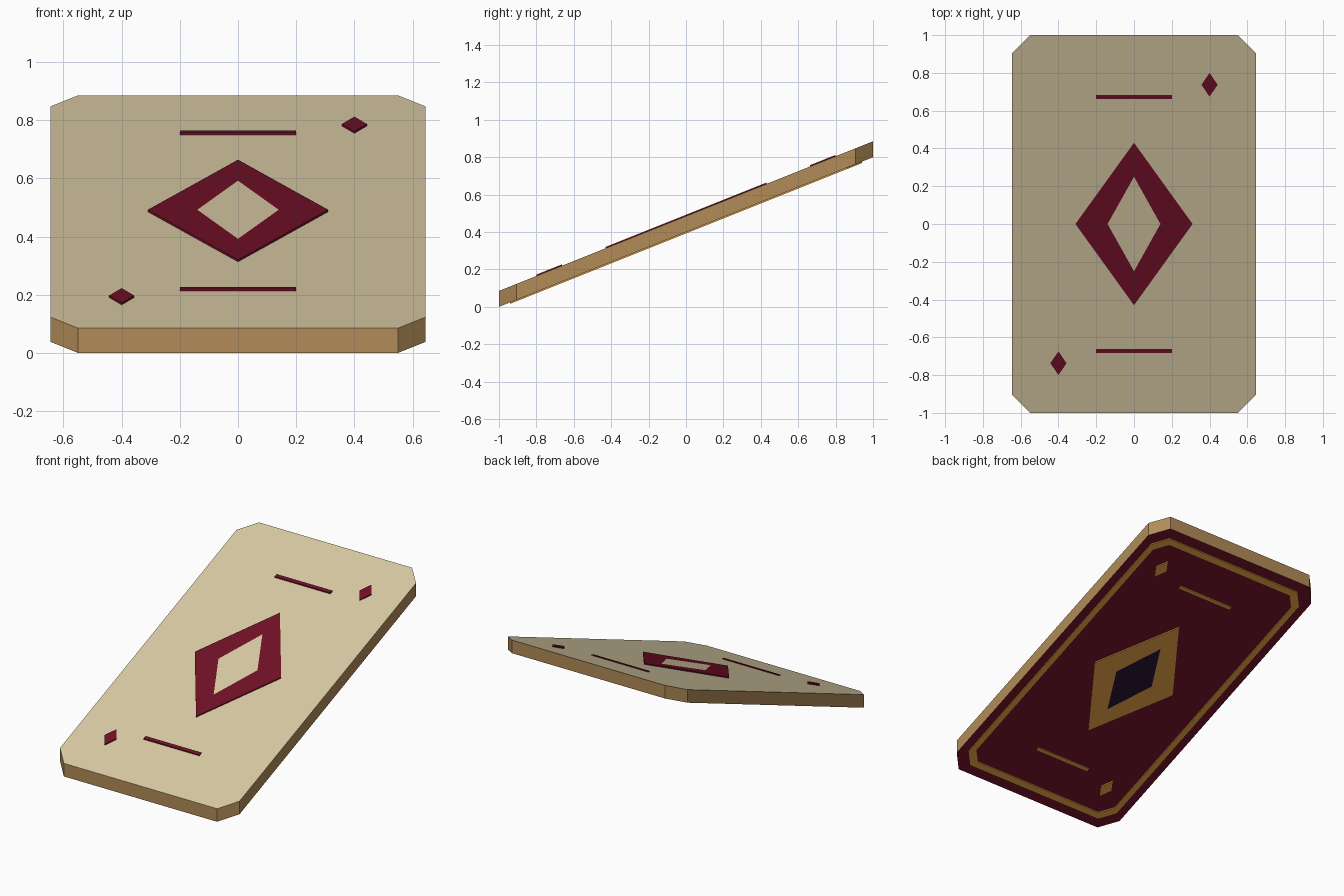
import bpy
import bmesh

if "Cube" in bpy.data.objects:
    bpy.data.objects.remove(bpy.data.objects["Cube"], do_unlink=True)

SLOPE = 0.4        # rise of the leaning card per unit of depth
THICK = 0.085
PLATE = 0.007


def material(name, rgb):
    mat = bpy.data.materials.new(name)
    mat.use_nodes = True
    colour = (*rgb, 1)
    mat.diffuse_color = colour
    mat.node_tree.nodes["Principled BSDF"].inputs["Base Color"].default_value = colour
    return mat


cream = material("cream", (0.686, 0.584, 0.366))
crimson = material("crimson", (0.160, 0.005, 0.019))
tan = material("tan_edge", (0.445, 0.262, 0.098))
gold = material("gold", (0.78, 0.345, 0.056))
navy = material("dark_navy", (0.019, 0.0056, 0.033))


def octagon(w, h, cut):
    """Rectangle with clipped corners, counter-clockwise."""
    return [(-w + cut, -h), (w - cut, -h), (w, -h + cut), (w, h - cut),
            (w - cut, h), (-w + cut, h), (-w, h - cut), (-w, -h + cut)]


def diamond(w, h, x=0, y=0):
    return [(x, y - h), (x + w, y), (x, y + h), (x - w, y)]


def bar(w, h, y):
    return [(-w, y - h), (w, y - h), (w, y + h), (-w, y + h)]


def prism(name, outline, low, high, mats, hole=None):
    """Sheared prism along the slope; a hole outline turns it into a ring."""
    bm = bmesh.new()

    def loop(points, height):
        return [bm.verts.new((x, y, SLOPE * (y + 1) + height)) for x, y in points]

    n = len(outline)
    bottom, top = loop(outline, low), loop(outline, high)
    if hole:
        in_bottom, in_top = loop(hole, low), loop(hole, high)
    else:
        bm.faces.new(top)
        bm.faces.new(bottom[::-1])
    for i in range(n):
        j = (i + 1) % n
        bm.faces.new((bottom[i], bottom[j], top[j], top[i]))
        if hole:
            bm.faces.new((in_bottom[j], in_bottom[i], in_top[i], in_top[j]))
            bm.faces.new((top[i], top[j], in_top[j], in_top[i]))
            bm.faces.new((bottom[j], bottom[i], in_bottom[i], in_bottom[j]))
    # Sides take the first material, upper face the second, lower the third
    bm.normal_update()
    if len(mats) > 1:
        for face in bm.faces:
            if face.normal.z > 0.5:
                face.material_index = 1
            elif face.normal.z < -0.5:
                face.material_index = 2
    mesh = bpy.data.meshes.new(name)
    bm.to_mesh(mesh)
    bm.free()
    for mat in mats:
        mesh.materials.append(mat)
    obj = bpy.data.objects.new(name, mesh)
    bpy.context.collection.objects.link(obj)
    return obj


# Card slab with clipped corners
prism("card_slab", octagon(0.645, 1, 0.095), 0, THICK, [tan, cream, crimson])

# Emblems repeated on the upper and lower faces
for side, low, high, mat in (("face", THICK, THICK + PLATE, crimson),
                             ("back", -PLATE, 0, gold)):
    prism(side + "_centre_diamond", diamond(0.31, 0.43), low, high, [mat],
          hole=diamond(0.14, 0.25))
    for end, sign in (("upper", 1), ("lower", -1)):
        prism(f"{side}_{end}_bar", bar(0.2, 0.01, 0.672 * sign), low, high, [mat])
        prism(f"{side}_{end}_pip", diamond(0.043, 0.063, 0.4 * sign, 0.737 * sign),
              low, high, [mat])

# Infill of the centre diamonds
prism("face_diamond_infill", diamond(0.14, 0.25), THICK, THICK + PLATE, [cream])
prism("back_diamond_infill", diamond(0.14, 0.25), -PLATE, 0, [navy])

# Border band on the lower face
prism("back_border", octagon(0.587, 0.942, 0.08), -PLATE, 0, [gold],
      hole=octagon(0.547, 0.902, 0.07))
